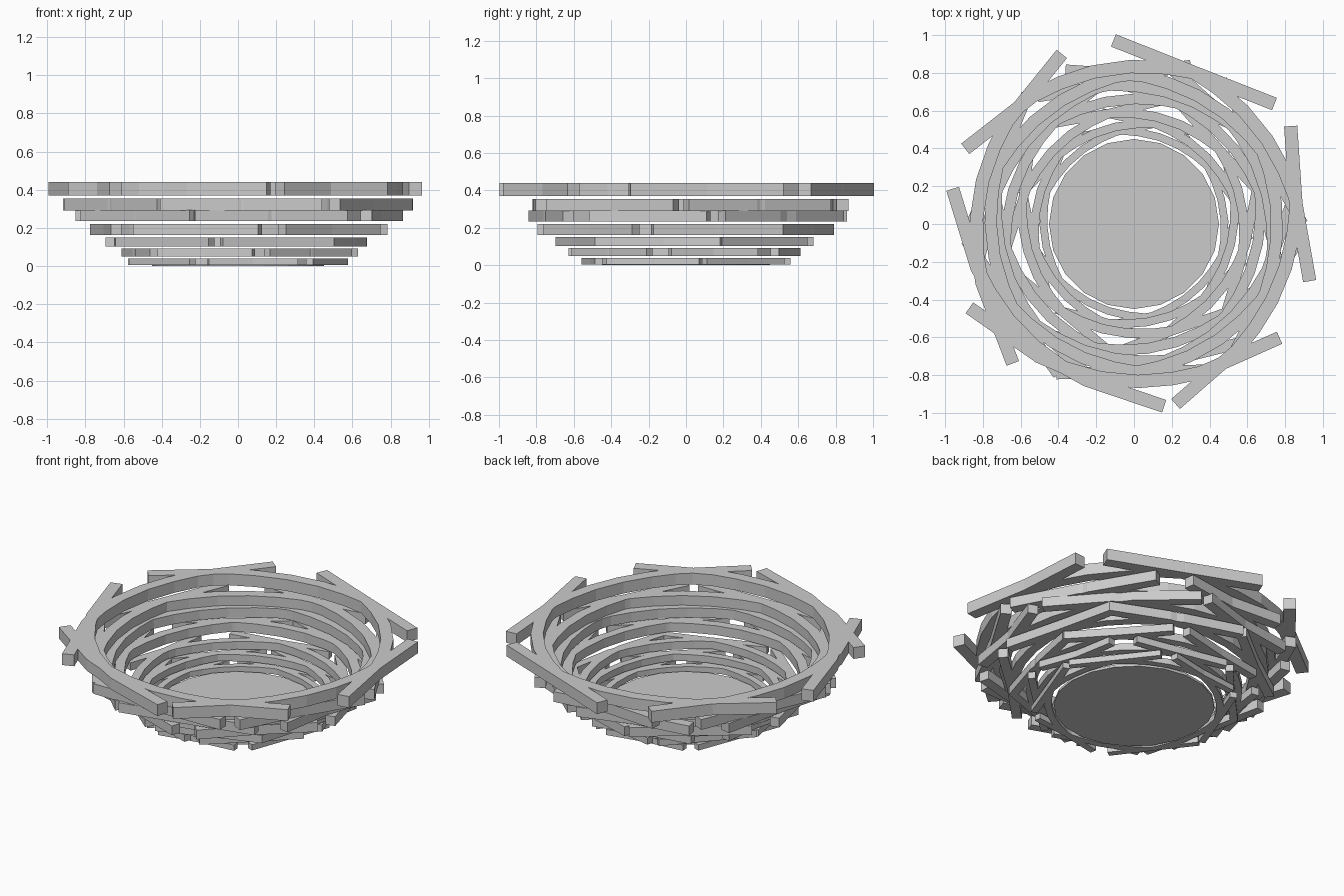
import bpy, bmesh, random
from math import sin, cos, radians, pi
from mathutils import Vector

if "Cube" in bpy.data.objects:
    bpy.data.objects.remove(bpy.data.objects["Cube"])

random.seed(4)


def add_stick(bm, a0, a1, scale, z0, z1):
    """Bent square bar hugging the ring, both tips springing outwards."""
    pts = []
    for t in (-1, -0.52, -0.34, -0.12, 0.12, 0.34, 0.52, 1):
        a = radians((a0 + a1) / 2 + (a1 - a0) / 2 * t)
        r = scale * (0.833 + 0.145 * abs(t) ** 2.4)
        pts.append(Vector((r * cos(a), r * sin(a))))
    half = 0.035 * scale
    rows = []
    for i, p in enumerate(pts):
        d = (pts[min(i + 1, len(pts) - 1)] - pts[max(i - 1, 0)]).normalized()
        n = Vector((d.y, -d.x)) * half
        corners = ((p - n, z0), (p + n, z0), (p + n, z1), (p - n, z1))
        rows.append([bm.verts.new((q.x, q.y, z)) for q, z in corners])
    for r0, r1 in zip(rows, rows[1:]):
        for k in range(4):
            bm.faces.new((r0[k], r0[(k + 1) % 4], r1[(k + 1) % 4], r1[k]))
    bm.faces.new(rows[0])
    bm.faces.new(rows[-1][::-1])


def make_ring(name, spans, scale, z0, z1):
    bm = bmesh.new()
    for a0, a1 in spans:
        add_stick(bm, a0, a1, scale, z0, z1)
    bmesh.ops.recalc_face_normals(bm, faces=bm.faces)
    me = bpy.data.meshes.new(name)
    bm.to_mesh(me)
    bm.free()
    bpy.context.collection.objects.link(bpy.data.objects.new(name, me))


# Top ring: six overlapping sticks, tip angles in degrees
make_ring("twig_ring_top",
          [(-18, 96.4), (-77, 32), (-153, -38), (169, 279.4), (113, 229), (40.5, 156)],
          1.0, 0.37, 0.44)

# Lower rings: smaller, each turned differently (scale, z bottom, z top, turn)
layers = [(0.575, 0.005, 0.04, 12), (0.628, 0.05, 0.092, 44), (0.695, 0.102, 0.15, 16),
          (0.795, 0.163, 0.22, 40), (0.865, 0.235, 0.294, 15), (0.91, 0.29, 0.353, 2)]
for i, (s, z0, z1, turn) in enumerate(layers):
    spans = []
    for k in range(6):
        c = turn + 60 * k + random.uniform(-6, 6)
        spans.append((c - 57, c + 57))
    make_ring(f"twig_ring_{i + 1}", spans, s, z0, z1)

# Floor disc
bpy.ops.mesh.primitive_cylinder_add(vertices=20, radius=0.45, depth=0.015,
                                    location=(0, 0, 0.0075))
bpy.context.object.name = "floor_disc"
